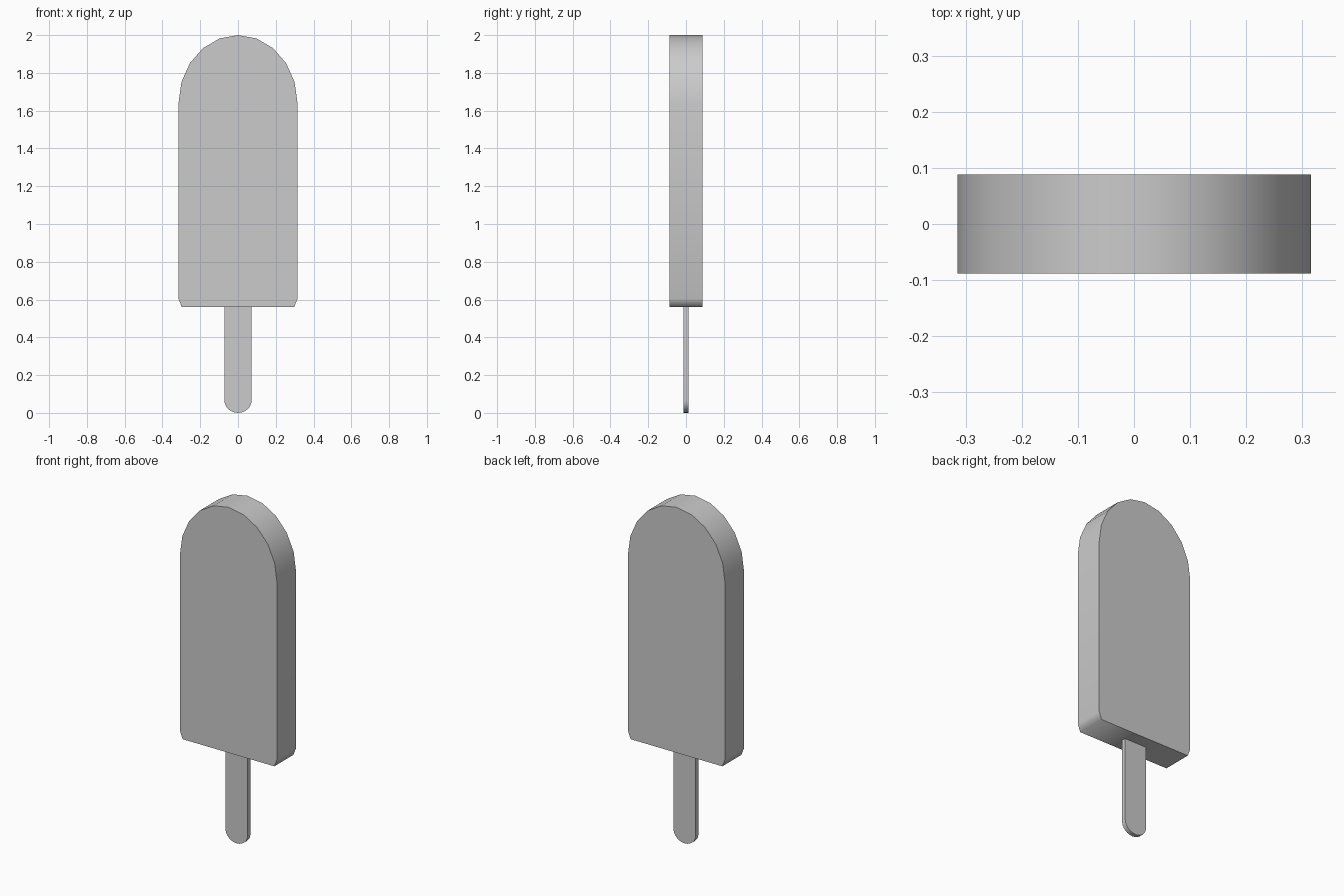
import bpy, bmesh
from math import sin, cos, pi, radians

if "Cube" in bpy.data.objects:
    bpy.data.objects.remove(bpy.data.objects["Cube"])


def slab(name, outline, half_depth):
    """Extrude an x-z outline along y, with a smooth rim and crisp flat sides."""
    bm = bmesh.new()
    face = bm.faces.new([bm.verts.new((x, -half_depth, z)) for x, z in outline])
    side = bmesh.ops.extrude_face_region(bm, geom=[face], use_keep_orig=True)
    moved = [v for v in side["geom"] if isinstance(v, bmesh.types.BMVert)]
    bmesh.ops.translate(bm, verts=moved, vec=(0, 2 * half_depth, 0))
    bmesh.ops.recalc_face_normals(bm, faces=bm.faces[:])
    mesh = bpy.data.meshes.new(name)
    bm.to_mesh(mesh)
    bm.free()
    obj = bpy.data.objects.new(name, mesh)
    bpy.context.collection.objects.link(obj)
    bpy.ops.object.select_all(action="DESELECT")
    obj.select_set(True)
    bpy.context.view_layer.objects.active = obj
    bpy.ops.object.shade_smooth_by_angle(angle=radians(80))
    return obj


def arc(rx, rz, z, start, steps):
    """Half ellipse starting at the given angle, running counter-clockwise."""
    return [(rx * cos(start + pi * i / steps), z + rz * sin(start + pi * i / steps))
            for i in range(steps + 1)]


# Ice body: arched top, slightly tapered bottom corners
body = [(-0.315, 0.605), (-0.298, 0.56), (0.298, 0.56), (0.315, 0.605)]
slab("ice_body", body + arc(0.315, 0.36, 1.64, 0, 10), 0.088)

# Stick: rounded lower end, top set just inside the ice
slab("stick", [(0.072, 0.58), (-0.072, 0.58)] + arc(0.072, 0.066, 0.066, pi, 12), 0.013)
